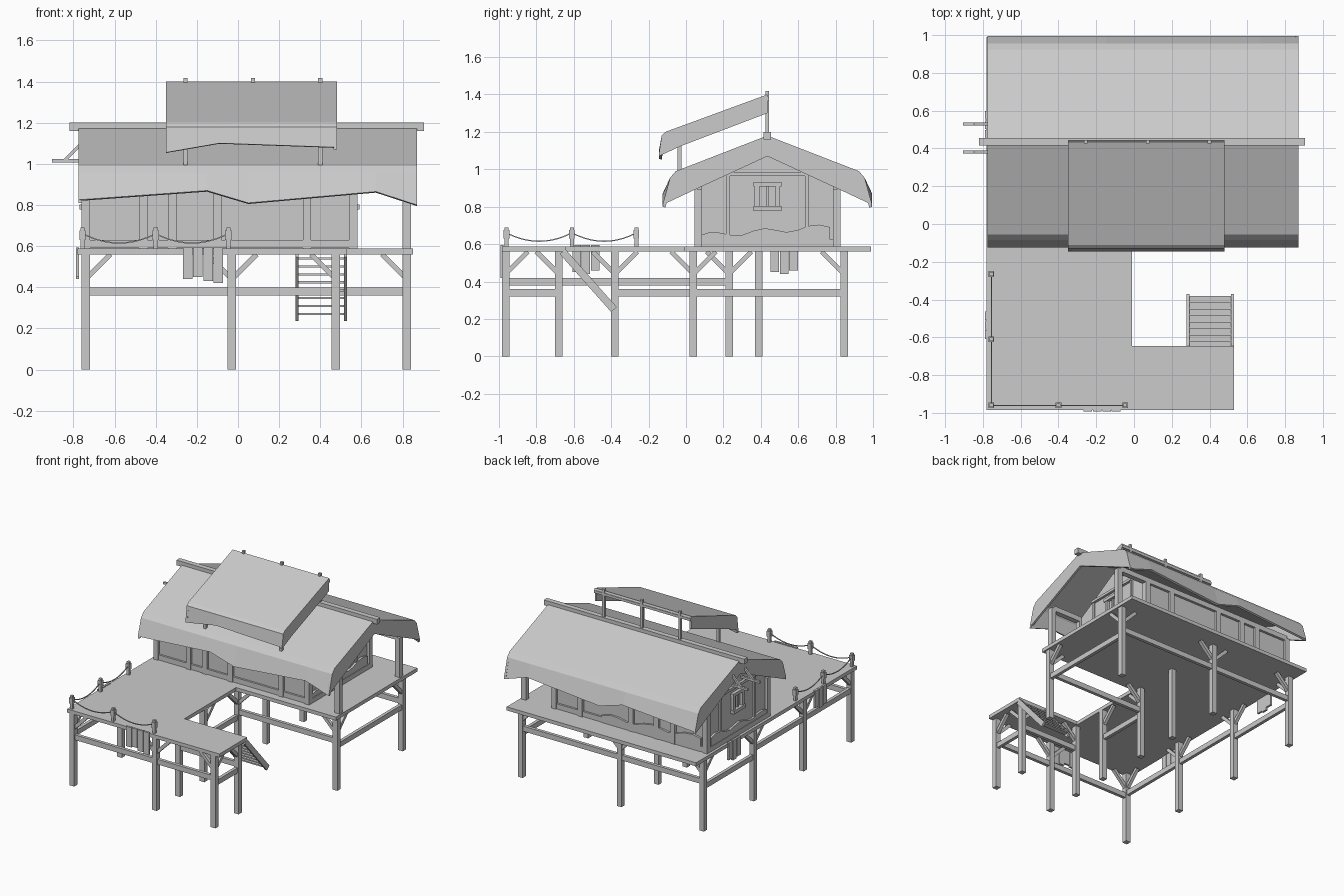
import bpy, bmesh, math
from mathutils import Vector

default_cube = bpy.data.objects.get("Cube")
if default_cube:
    bpy.data.objects.remove(default_cube)

GREY = (0.6, 0.6, 0.6, 1)
grey = bpy.data.materials.new("plain grey")
grey.use_nodes = True
grey.diffuse_color = GREY
grey.node_tree.nodes["Principled BSDF"].inputs["Base Color"].default_value = GREY


def finish(name, bm):
    mesh = bpy.data.meshes.new(name)
    bm.to_mesh(mesh)
    bm.free()
    mesh.materials.append(grey)
    ob = bpy.data.objects.new(name, mesh)
    bpy.context.scene.collection.objects.link(ob)
    return ob


def beam(name, start, end, width, depth=None):
    """Bar between two points; width is horizontal, depth is across it."""
    start, end = Vector(start), Vector(end)
    axis = (end - start).normalized()
    side = Vector((1, 0, 0)) if abs(axis.y) > 0.1 else Vector((0, 1, 0))
    other = axis.cross(side)
    bm = bmesh.new()
    bmesh.ops.create_cube(bm, size=1)
    for v in bm.verts:
        across = side * v.co.x * width + other * v.co.y * (depth or width)
        v.co = (start + end) / 2 + across + (end - start) * v.co.z
    return finish(name, bm)


def post(name, x, y, bottom, top, width, depth=None):
    return beam(name, (x, y, bottom), (x, y, top), width, depth)


def prism(name, outline, axis, low, high):
    """Polygon extruded along one axis; the outline holds the other two."""
    bm = bmesh.new()
    rings = []
    for level in (low, high):
        ring = []
        for point in outline:
            corner = list(point)
            corner.insert(axis, level)
            ring.append(bm.verts.new(corner))
        bm.faces.new(ring)
        rings.append(ring)
    lower, upper = rings
    for i in range(len(lower)):
        bm.faces.new((lower[i - 1], lower[i], upper[i], upper[i - 1]))
    bmesh.ops.recalc_face_normals(bm, faces=bm.faces)
    return finish(name, bm)


def sheet(name, hems, profile):
    """Roof skin: hems gives (x, hem height), profile gives the section."""
    bm = bmesh.new()
    rows = [[bm.verts.new((x, y, z)) for y, z in profile(hem)] for x, hem in hems]
    for row, following in zip(rows, rows[1:]):
        for i in range(len(row) - 1):
            bm.faces.new((row[i], following[i], following[i + 1], row[i + 1]))
    ob = finish(name, bm)
    skin = ob.modifiers.new("thickness", "SOLIDIFY")
    skin.thickness, skin.offset = BOARD, -1
    return ob


# Named lines of the layout
BOARD, BAR, POST = 0.016, 0.025, 0.04
DECK, UNDER = 0.588, 0.56
MID = 0.435
left, centre, arm, right = -0.74, -0.03, 0.475, 0.82
front, landing, walk, porch, side, rear, back = -0.965, -0.68, -0.38, 0.04, 0.23, 0.39, 0.845
deck_left, deck_right, deck_front, deck_back = -0.78, 0.85, -0.985, 0.99


def front_half(section):
    """Section points as (distance before the ridge, height)."""
    return [(MID - distance, z) for distance, z in section]


def span(section):
    near = front_half(section)
    return near + [(2 * MID - y, z) for y, z in reversed(near[:-1])]


# Deck
arm_edge, inner_edge, landing_edge, porch_edge = 0.53, -0.01, -0.645, -0.01
prism("deck", [(deck_left, deck_front), (arm_edge, deck_front), (arm_edge, landing_edge),
               (inner_edge, landing_edge), (inner_edge, porch_edge), (deck_right, porch_edge),
               (deck_right, deck_back), (deck_left, deck_back)], 2, UNDER, DECK)

# Stilts
stilts = {left: (front, walk, side, back),
          centre: (front, landing, walk, porch, rear, back),
          arm: (front, landing), right: (porch, back)}
for x, rows in stilts.items():
    for y in rows:
        post("stilt", x, y, 0, UNDER, POST)

# Rails along the rows of stilts, with a brace at each end of every bay
side_low, across, side_high = 0.34, 0.38, 0.4
runs = [(across, [(left, front), (centre, front), (arm, front)]),
        (across, [(centre, landing), (arm, landing)]),
        (across, [(centre, porch), (right, porch)]),
        (across, [(left, back), (centre, back), (right, back)]),
        (side_high, [(left, front), (left, walk), (left, side)]),
        (side_low, [(left, side), (left, back)]),
        (side_low, [(centre, walk), (centre, porch)]),
        (side_low, [(arm, front), (arm, landing)]),
        (side_low, [(right, porch), (right, back)])]
for height, stops in runs:
    for a, b in zip(stops, stops[1:]):
        beam("rail", (*a, height), (*b, height), BAR, POST)
        for foot, target in ((a, b), (b, a)):
            toward = (Vector(target) - Vector(foot)).normalized()
            low, high = Vector(foot), Vector(foot) + toward * 0.12
            beam("brace", (*low, 0.44), (*high, UNDER), BAR)

# Stair down from the landing
stair_left, stair_right = 0.287, 0.522
stair_top, stair_foot = Vector((-0.66, UNDER)), Vector((-0.385, 0.25))
for x in (stair_left, stair_right):
    beam("stair_stringer", (x, *stair_top), (x, *stair_foot), BOARD, POST)
STEPS = 8
for i in range(STEPS):
    spot = stair_top.lerp(stair_foot, (i + 0.5) / STEPS)
    beam("stair_tread", (stair_left, *spot), (stair_right, *spot), POST, 0.01)

# Rope fence round the front left corner of the deck
fence_x, fence_y = -0.755, -0.96
fence = [(fence_x, y) for y in (-0.265, -0.61, fence_y)] + [(x, fence_y) for x in (-0.4, -0.047)]
for x, y in fence:
    post("fence_post", x, y, DECK, 0.69, 0.02)
    post("fence_collar", x, y, 0.63, 0.675, 0.03)
SEGMENTS = 10
for a, b in zip(fence, fence[1:]):
    path = []
    for i in range(SEGMENTS + 1):
        t = i / SEGMENTS
        path.append((*Vector(a).lerp(Vector(b), t), 0.66 - 0.18 * t * (1 - t)))
    for start, end in zip(path, path[1:]):
        beam("rope", start, end, 0.006)

# Cloths hung over the deck edges
for i, hem in enumerate((0.44, 0.45, 0.43, 0.42)):
    step = i * 0.05
    post("front_cloth", step - 0.245, deck_front, hem, DECK + 0.006, BOARD, 0.046)
for start in (-0.585, 0.475):
    for i, hem in enumerate((0.45, 0.44, 0.46)):
        post("side_cloth", deck_left, start + i * 0.05, hem, DECK + 0.006, 0.046, BOARD)

# House body with gables
wall_left, wall_right, half_depth = -0.74, 0.56, 0.37
prism("house_walls", span([(half_depth, DECK), (half_depth, 0.9), (0, 1.12)]), 0, wall_left, wall_right)

# Timber framing on the long walls, and the porch posts
plate_height = 0.895
for y in (MID - half_depth, MID + half_depth):
    for x in (wall_left, -0.46, -0.32, -0.1, 0.335, wall_right):
        post("wall_stud", x, y, DECK, plate_height, POST)
    beam("wall_sill", (wall_left, y, 0.61), (wall_right, y, 0.61), 0.03, POST)
    beam("wall_plate", (wall_left, y, plate_height), (right, y, plate_height), POST)
    post("porch_post", right, y, DECK, plate_height, POST)

# Framing and window on both gable walls
window_bottom, window_top = 0.79, 0.92
for x in (wall_left, wall_right):
    def crosspiece(name, half, z, proud, height):
        beam(name, (x, MID - half, z), (x, MID + half, z), proud, height)
    crosspiece("end_sill", half_depth, 0.605, POST, POST)
    crosspiece("end_tie", 0.22, 0.975, POST, 0.02)
    crosspiece("window_head", 0.075, window_top, 0.05, BAR)
    crosspiece("window_sill", 0.075, window_bottom, 0.06, BAR)
    for y in (MID - 0.21, MID + 0.21):
        post("end_stud", x, y, DECK, 0.97, 0.02, BAR)
    for y in (MID - 0.055, MID + 0.055):
        post("window_jamb", x, y, window_bottom, window_top, BAR, POST)
    post("window_mullion", x, MID, window_bottom, window_top, 0.01, BAR)


# Ragged plaster along the wall feet
def ragged(start, length):
    steps = [i / 12 for i in range(13)]
    edge = [(start + length * t, 0.645 + 0.05 * t + 0.015 * math.sin(16 * t)) for t in steps]
    return edge + [(start + length, DECK), (start, DECK)]


for x in (wall_left, wall_right):
    prism("end_plaster", ragged(0.07, 0.7), 0, x - BOARD, x + BOARD)
wall_back = MID + half_depth
prism("back_plaster", ragged(0.15, -0.85), 1, wall_back, wall_back + BOARD)


# Main roof: folded eaves with ragged hems and deep gable boards
def main_section(hem):
    return span([(0.56, hem), (0.52, 0.955), (0.49, 0.99), (0, 1.18)])


roof_left, roof_right = -0.775, 0.87
sheet("main_roof", [(roof_left, 0.825), (-0.15, 0.87), (0.05, 0.81), (0.67, 0.865), (roof_right, 0.8)],
      main_section)
gable_soffit = span([(0.4, 0.885), (0, 1.07)])
for x in (roof_left, roof_right - BOARD):
    prism("gable_board", main_section(0.81) + gable_soffit[::-1], 0, x, x + BOARD)
beam("ridge_beam", (-0.82, MID, 1.18), (0.905, MID, 1.18), POST)


# Raised upper roof on posts
def upper_section(hem):
    return front_half([(0.58, hem), (0.565, 1.18), (0.545, 1.2), (0, 1.4)])


upper_left, upper_right = -0.35, 0.48
sheet("upper_roof", [(upper_left, 1.055), (-0.09, 1.1), (upper_right, 1.08)], upper_section)
for x in (upper_left, upper_right - BOARD):
    prism("upper_gable_board", upper_section(1.07) + front_half([(0, 1.3), (0.46, 1.125)]), 0, x, x + BOARD)
upper_posts = (-0.255, 0.073, 0.4)
for x in upper_posts:
    post("upper_post", x, MID, 1.15, 1.418, 0.02)
for x in upper_posts[::2]:
    post("upper_front_post", x, -0.035, 0.97, 1.21, 0.02)
beam("upper_beam", (upper_left, MID, 1.375), (upper_right, MID, 1.375), 0.02)

# Brackets on the right gable
for y in (0.38, 0.53):
    beam("bracket_arm", (-0.905, y, 1.015), (wall_left, y, 1.015), BOARD)
    beam("bracket_brace", (-0.845, y, 1.015), (wall_left, y, 1.12), BOARD)
